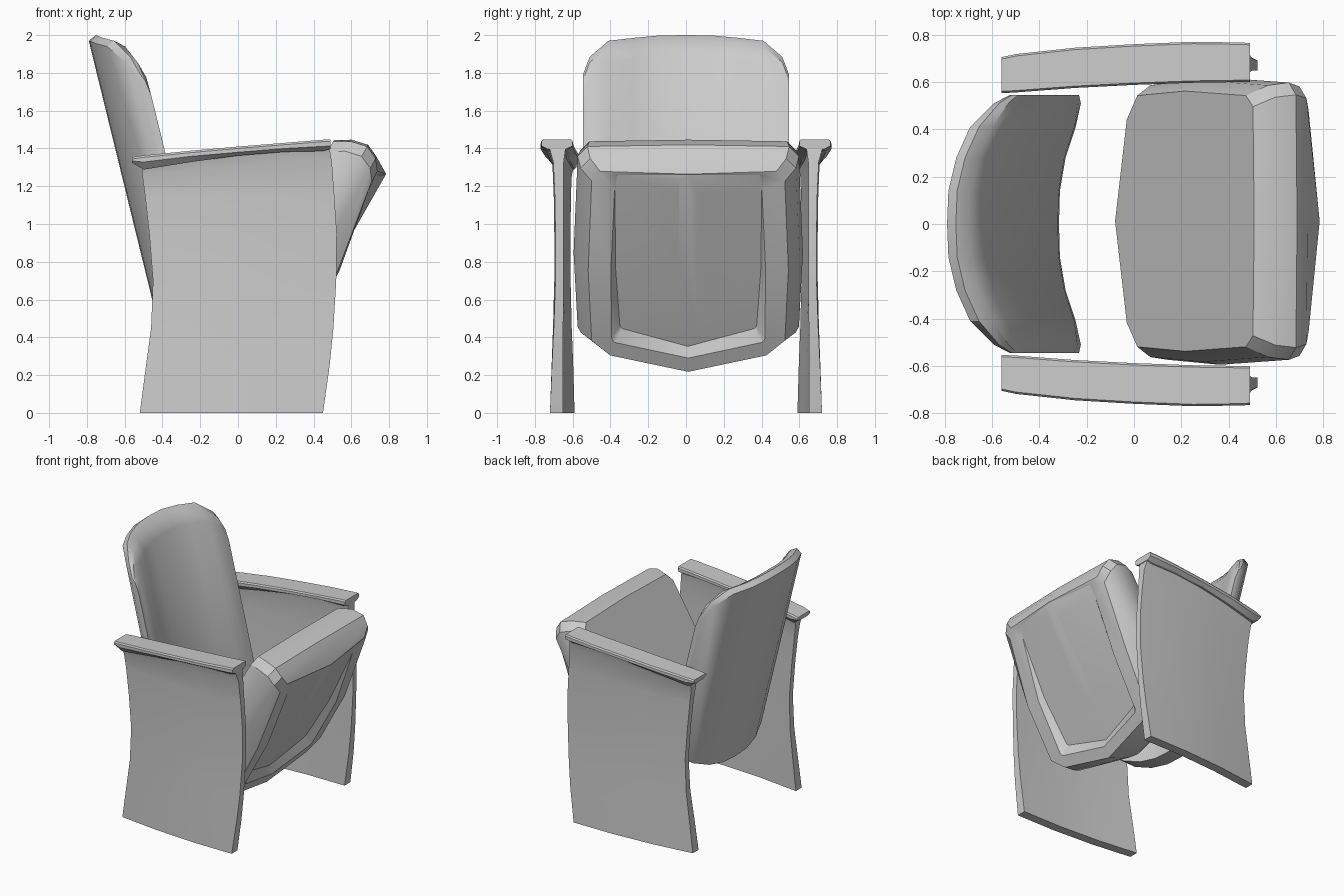
import bpy, bmesh, math

if "Cube" in bpy.data.objects:
    bpy.data.objects.remove(bpy.data.objects["Cube"], do_unlink=True)

grey = bpy.data.materials.new("plain grey")
grey.use_nodes = True
COLOUR = (0.6, 0.6, 0.6, 1)
grey.diffuse_color = COLOUR
grey.node_tree.nodes["Principled BSDF"].inputs["Base Color"].default_value = COLOUR


def loft(name, rings, smooth=30):
    """Bridge closed rings of equal length and cap both ends."""
    bm = bmesh.new()
    loops = [[bm.verts.new(p) for p in ring] for ring in rings]
    n = len(loops[0])
    for a, b in zip(loops, loops[1:]):
        for i in range(n):
            j = (i + 1) % n
            bm.faces.new((a[i], a[j], b[j], b[i]))
    bm.faces.new(loops[0][::-1])
    bm.faces.new(loops[-1])
    bmesh.ops.recalc_face_normals(bm, faces=bm.faces)
    mesh = bpy.data.meshes.new(name)
    bm.to_mesh(mesh)
    bm.free()
    mesh.materials.append(grey)
    obj = bpy.data.objects.new(name, mesh)
    bpy.context.collection.objects.link(obj)
    bpy.ops.object.select_all(action="DESELECT")
    obj.select_set(True)
    bpy.context.view_layer.objects.active = obj
    bpy.ops.object.shade_smooth_by_angle(angle=math.radians(smooth))
    return obj


# Backrest: curved across its width, leaning back; one profile per column
# (y, rear offset, thickness, top z, bottom z)
half = [(0, 0, .135, 2.0, .47), (.14, .005, .135, 1.998, .475), (.28, .035, .135, 1.985, .50),
        (.41, .09, .135, 1.97, .55), (.51, .17, .087, 1.885, .63), (.546, .215, .045, 1.79, .71)]
columns = [(-y, *r) for y, *r in half[:0:-1]] + half


def back_profile(y, off, thick, top, bottom):
    def pt(z, d):
        return (-.79 + .245 * (1.97 - z) + off + d, y, z)
    return [pt(bottom, 0), pt(top - .03, 0), pt(top, thick * .33),
            pt(top - .03, thick * .7), pt(top - .11, thick),
            pt(bottom + .14, thick), pt(bottom + .01, thick * .8)]


loft("backrest", [back_profile(*c) for c in columns])

# Folded seat: u runs from the low rear edge to the high front edge,
# n runs from the sitting surface to the underside
UX, UZ = .494, .869


def seat_ring(pts):
    """pts: (u, y, n) from rear centre to front centre, mirrored in y."""
    full = pts + [(u, -y, n) for u, y, n in pts[-2:0:-1]]
    return [(-.08 + u * UX + n * UZ, y + .012, .41 + u * UZ - n * UX) for u, y, n in full]


def outline(n, u0, u1, w, bulge=0.0, drop=0.0):
    return [(u0, 0, n + bulge), (u0 + .10, w * .78, n + bulge), (u0 + .19, w * .965, n + bulge),
            (.6, w, n + bulge * .7), (u1 - .07, w * .965, n - drop), (u1 - .01, w * .88, n - drop),
            (u1, 0, n)]


layers = [outline(0, 0, 1.19, .55), outline(.08, -.03, 1.238, .595),
          outline(.17, -.04, 1.258, .607), outline(.24, -.035, 1.225, .59),
          outline(.33, -.01, 1.17, .53, .042, .048)]
# Recess in the underside, deepening toward the low end
rim = [(.075, 0, .374), (.17, .39, .374), (.19, .405, .374), (.6, .41, .368),
       (1.05, .39, .292), (1.14, .38, .285), (1.166, 0, .329)]
floor = [(.12, 0, .327), (.225, .35, .322), (.24, .362, .322), (.6, .385, .326),
         (1.05, .388, .291), (1.138, .378, .284), (1.164, 0, .329)]
spine = [(u, min(y, .05), .329) for u, y, n in floor]
loft("folded_seat", [seat_ring(p) for p in layers + [rim, floor, spine]])

# Side panels: rows by height (z, rear x, front x, thickness, rear y, front y)
rows = [(0, -.52, .45, .07, .625, .685), (.25, -.487, .485, .06, .627, .68),
        (.45, -.46, .505, .05, .63, .675), (.7, -.45, .52, .042, .632, .67),
        (.95, -.47, .523, .042, .632, .67), (1.15, -.492, .51, .045, .632, .672),
        (1.26, -.507, .497, .055, .632, .675), (1.305, -.51, .485, .085, .634, .68)]


def panel_row(s, z, x0, x1, t, y0, y1):
    side = []
    for f, rise in ((0, 0), (.33, .05), (.67, .085), (1, .095)):
        bow = .022 * math.sin(math.pi * f)
        lift = rise * max(0, (z - 1.15) / .155)
        side.append((x0 + (x1 - x0) * f, y0 + (y1 - y0) * f + bow, z + lift))
    return [(x, s * (y - t / 2), z) for x, y, z in side] + \
           [(x, s * (y + t / 2), z) for x, y, z in side[::-1]]


# Armrests: stations (x, inner y, outer y, top z, side depth, underside depth)
stations = [(-.56, .553, .705, 1.354, .02, .03), (-.50, .556, .718, 1.363, .035, .075),
            (-.25, .575, .745, 1.388, .03, .06), (.0, .588, .76, 1.41, .03, .048),
            (.25, .597, .77, 1.43, .03, .048), (.45, .60, .767, 1.446, .035, .06),
            (.49, .60, .765, 1.448, .035, .05)]


def arm_section(s, x, y0, y1, z, d1, d2):
    return [(x, s * y, zz) for y, zz in
            [(y0 + .008, z), (y1 - .008, z), (y1, z - .01), (y1, z - d1), (y1 - .03, z - d2),
             (y0 + .035, z - d2), (y0, z - d1), (y0, z - .01)]]


for side, s in (("left", 1), ("right", -1)):
    loft(side + "_panel", [panel_row(s, *r) for r in rows])
    loft(side + "_armrest", [arm_section(s, *r) for r in stations])
